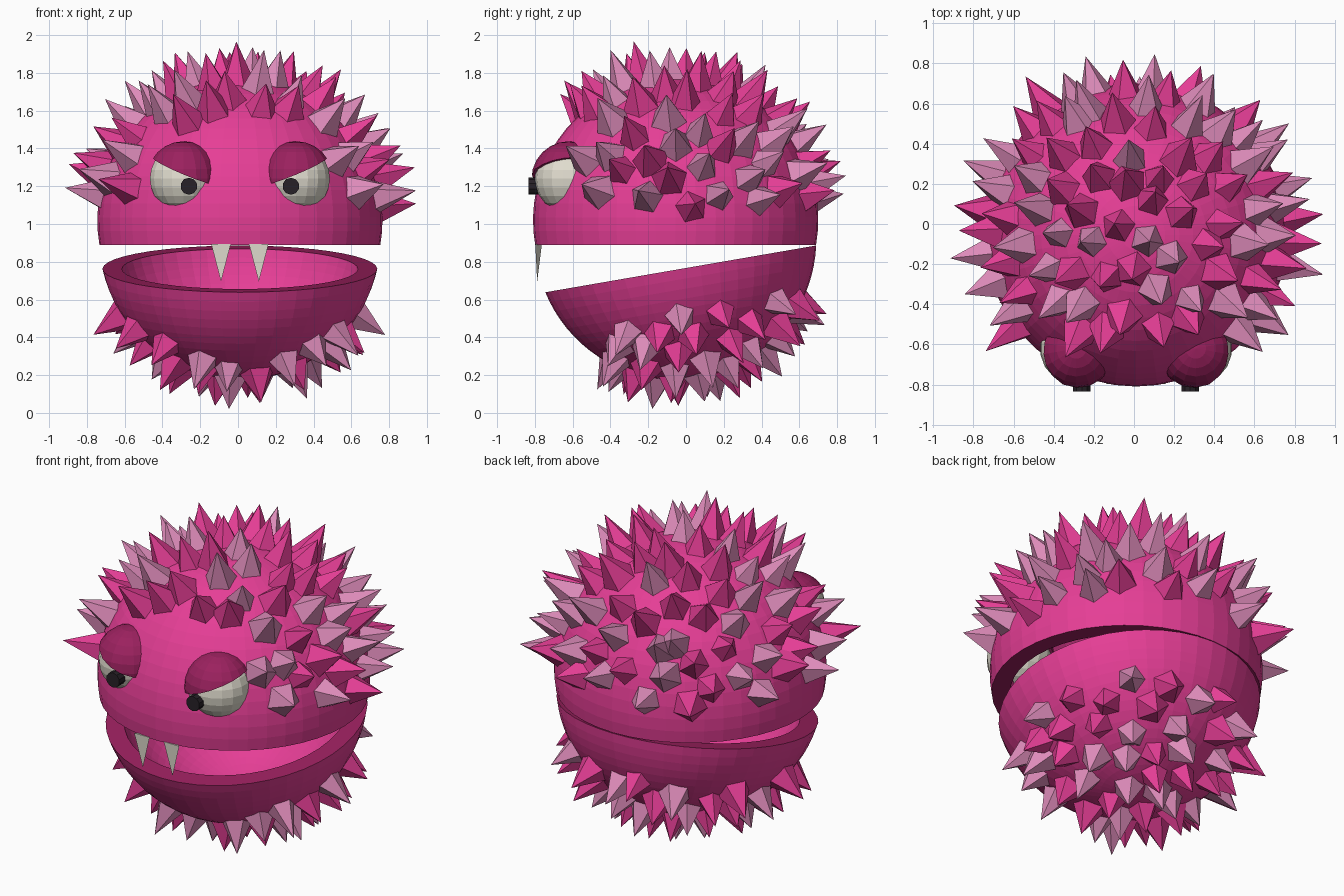
import bpy, bmesh, math, random
from mathutils import Matrix, Vector

random.seed(7)
old = bpy.data.objects.get("Cube")
if old:
    bpy.data.objects.remove(old, do_unlink=True)


def material(name, r, g, b):
    m = bpy.data.materials.new(name)
    m.use_nodes = True
    m.diffuse_color = (r, g, b, 1)
    m.node_tree.nodes["Principled BSDF"].inputs["Base Color"].default_value = (r, g, b, 1)
    return m


PINK = material("hot_pink", 0.79, 0.048, 0.305)
PALE = material("pale_pink", 0.73, 0.26, 0.49)
MAROON = material("maroon", 0.33, 0.015, 0.114)
IVORY = material("ivory", 0.76, 0.73, 0.63)
BLACK = material("black", 0.02, 0.015, 0.02)


def finish(bm, name, mats, matrix=Matrix()):
    bmesh.ops.recalc_face_normals(bm, faces=bm.faces)
    mesh = bpy.data.meshes.new(name)
    bm.to_mesh(mesh)
    bm.free()
    for m in mats:
        mesh.materials.append(m)
    ob = bpy.data.objects.new(name, mesh)
    ob.matrix_world = matrix
    bpy.context.collection.objects.link(ob)
    return ob


def shell(name, radius, pole, cut, matrix, wall=0.1, rings=18):
    """Hollow part-sphere: pole is up or down, cut is the rim height along it."""
    def arc(r):
        end = math.acos(cut / r)
        return [Vector((r * math.sin(end * i / rings), 0,
                        pole * r * math.cos(end * i / rings))) for i in range(rings + 1)]
    bm = bmesh.new()
    verts = [bm.verts.new(p) for p in arc(radius) + arc(radius - wall)[::-1]]
    edges = [bm.edges.new(pair) for pair in zip(verts, verts[1:])]
    bmesh.ops.spin(bm, geom=verts + edges, cent=(0, 0, 0), axis=(0, 0, 1),
                   angle=math.tau, steps=44, use_merge=False)
    bmesh.ops.remove_doubles(bm, verts=bm.verts, dist=0.0005)
    for f in bm.faces:  # flat rim is the dark lip
        f.material_index = int(all(abs(v.co.z - pole * cut) < 0.001 for v in f.verts))
    return finish(bm, name, [PINK, MAROON], matrix)


def spikes(name, radius, matrix, keep, depth=0.1, count=235):
    """Five-sided spikes spread evenly over the kept part of a sphere."""
    bm = bmesh.new()
    for i in range(count):
        z = 1 - (2 * i + 1) / count
        a = i * math.pi * (3 - math.sqrt(5))
        w = math.sqrt(1 - z * z)
        d = Vector((w * math.cos(a), w * math.sin(a), z))
        d += Vector([random.uniform(-0.05, 0.05) for _ in range(3)])
        d.normalize()
        if not keep(d):
            continue
        height = random.uniform(0.16, 0.22) * (1 - 0.2 * max(0, -d.z)) + depth
        place = (Matrix.Translation(d * (radius - depth + height / 2))
                 @ d.to_track_quat('Z', 'Y').to_matrix().to_4x4()
                 @ Matrix.Rotation(random.uniform(0, math.tau), 4, 'Z'))
        made = bmesh.ops.create_cone(bm, cap_ends=True, segments=5, depth=height,
                                     radius1=random.uniform(0.12, 0.15), radius2=0,
                                     matrix=place)
        tone = int(random.random() < 0.45)
        for f in {f for v in made["verts"] for f in v.link_faces}:
            f.material_index = tone
    return finish(bm, name, [PINK, PALE], matrix)


# Head and jaw, the jaw swung open at the front
CX = 0.01
head = Matrix.Translation((CX, -0.055, 1.02))
jaw = Matrix.Translation((CX, -0.055, 0.92)) @ Matrix.Rotation(math.radians(9.8), 4, 'X')
shell("head", 0.755, 1, -0.13, head)
shell("jaw", 0.745, -1, 0.16, jaw)

# Spikes leave the face and the band around the mouth bare
spikes("head_spikes", 0.755, head, lambda d: d.z > 0.09 and d.y > -0.63)
spikes("jaw_spikes", 0.745, jaw, lambda d: d.z < -0.54 and d.y > -0.6)

for side, word in ((1, "left"), (-1, "right")):
    centre = Matrix.Translation((CX + side * 0.298, -0.62, 1.24))

    # Eyeball
    bm = bmesh.new()
    bmesh.ops.create_uvsphere(bm, u_segments=18, v_segments=12, radius=0.181)
    finish(bm, word + "_eye", [IVORY], centre)

    # Slanted angry eyelid
    bm = bmesh.new()
    bmesh.ops.create_uvsphere(bm, u_segments=18, v_segments=12, radius=0.198)
    bmesh.ops.bisect_plane(bm, geom=bm.verts[:] + bm.edges[:] + bm.faces[:],
                           plane_co=(0, 0, 0.045),
                           plane_no=(-0.41 * side, -0.12, 1), clear_inner=True)
    bmesh.ops.holes_fill(bm, edges=[e for e in bm.edges if e.is_boundary])
    finish(bm, word + "_eyelid", [MAROON], centre)

    # Pupil peg
    bm = bmesh.new()
    bmesh.ops.create_cone(bm, cap_ends=True, segments=10, radius1=0.045,
                          radius2=0.045, depth=0.08)
    finish(bm, word + "_pupil", [BLACK],
           Matrix.Translation((CX + side * 0.27, -0.795, 1.2))
           @ Matrix.Rotation(math.pi / 2, 4, 'X'))

    # Thin pointed tooth
    bm = bmesh.new()
    a, b, c, tip = [bm.verts.new(p) for p in
                    ((-0.052, -0.01, 0.2), (0.052, -0.01, 0.2), (0, 0.025, 0.2), (0, 0, 0))]
    for tri in ((a, b, c), (a, b, tip), (b, c, tip), (c, a, tip)):
        bm.faces.new(tri)
    finish(bm, word + "_tooth", [IVORY],
           Matrix.Translation((CX + side * 0.1, -0.788, 0.695)))
